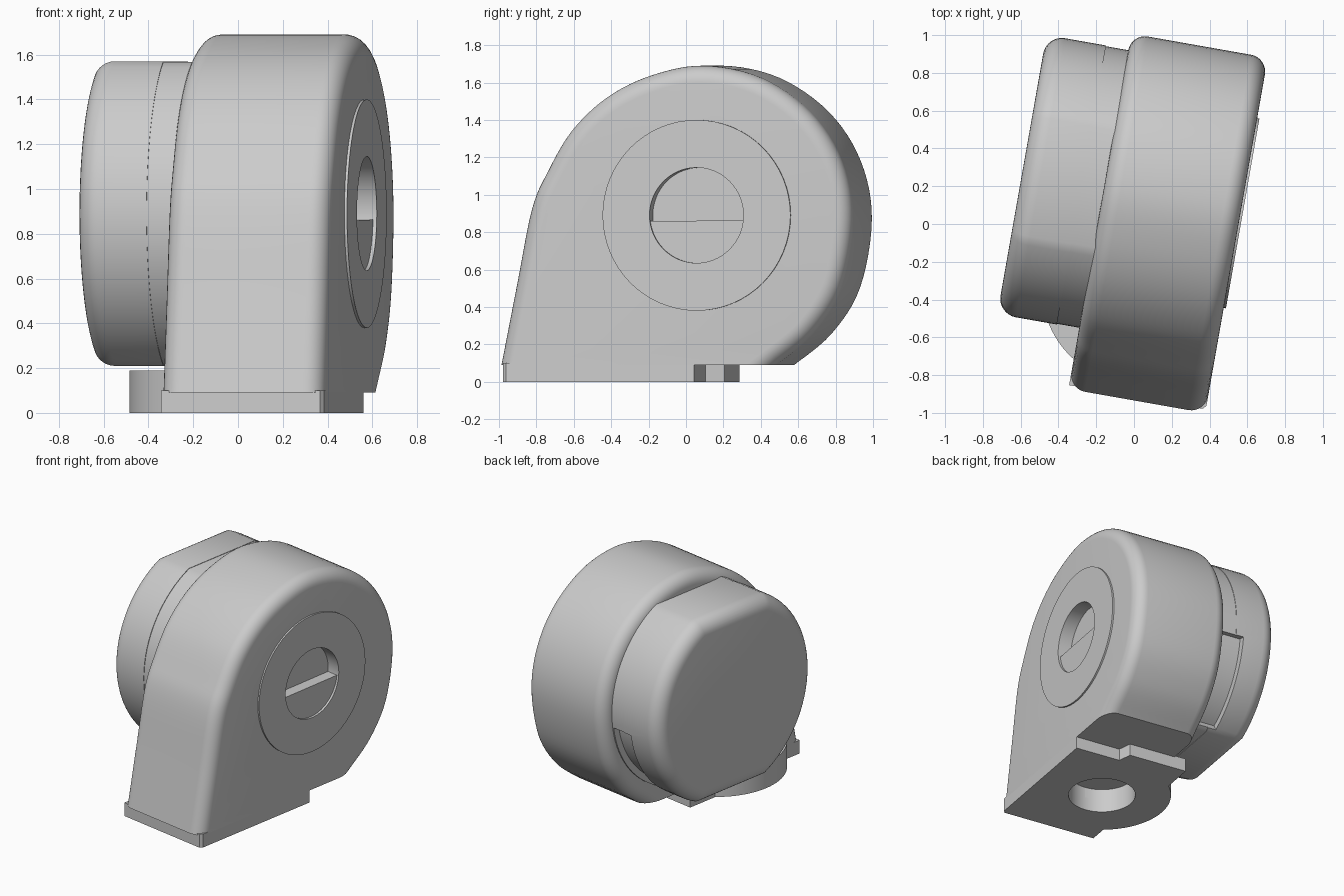
import bpy, bmesh, math
from mathutils import Vector

if "Cube" in bpy.data.objects:
    bpy.data.objects.remove(bpy.data.objects["Cube"])

TURN = math.radians(-10)      # whole model is turned about z
CV, CZ = 0.155, 0.89          # common axis of drum, disc and socket


def finish(name, bm):
    bmesh.ops.recalc_face_normals(bm, faces=bm.faces)
    me = bpy.data.meshes.new(name)
    bm.to_mesh(me)
    bm.free()
    ob = bpy.data.objects.new(name, me)
    bpy.context.collection.objects.link(ob)
    ob.rotation_euler.z = TURN
    return ob


def prism(name, pts, lo, hi, axis='x', bevel=0, rim=None, segs=8):
    """Extrude a 2D outline along an axis; bevel the edges chosen by rim."""
    bm = bmesh.new()
    place = (lambda a, b, h: (h, a, b)) if axis == 'x' else (lambda a, b, h: (a, b, h))
    face = bm.faces.new([bm.verts.new(place(a, b, lo)) for a, b in pts])
    ext = bmesh.ops.extrude_face_region(bm, geom=[face])
    move = Vector(place(0, 0, hi - lo))
    bmesh.ops.translate(bm, vec=move, verts=[g for g in ext['geom'] if isinstance(g, bmesh.types.BMVert)])
    if bevel:
        bm.normal_update()
        bmesh.ops.bevel(bm, geom=[e for e in bm.edges if rim(e)], offset=bevel,
                        segments=segs, profile=0.5, affect='EDGES')
    return finish(name, bm)


def arc(r, a0, a1, n, cx=CV, cy=CZ):
    return [(cx + r * math.cos(math.radians(a0 + (a1 - a0) * i / n)),
             cy + r * math.sin(math.radians(a0 + (a1 - a0) * i / n))) for i in range(n + 1)]


def circle(r, n=64, cx=CV, cy=CZ):
    return arc(r, 0, 360, n, cx, cy)[:-1]


def flatted(r, half):
    a = math.degrees(math.asin(half / r))
    return arc(r, -a, a, 32) + arc(r, 180 - a, 180 + a, 32)


def spline(p, n=6):
    out = []
    for i in range(len(p) - 1):
        q = [Vector(p[max(0, min(len(p) - 1, i + k))]) for k in (-1, 0, 1, 2)]
        for j in range(n):
            t = j / n
            out.append(tuple(0.5 * (2 * q[1] + (q[2] - q[0]) * t
                       + (2 * q[0] - 5 * q[1] + 4 * q[2] - q[3]) * t * t
                       + (3 * q[1] - q[0] - 3 * q[2] + q[3]) * t ** 3)))
    return out + [p[-1]]


def cut(ob, cutter):
    m = ob.modifiers.new("cut", 'BOOLEAN')
    m.operation, m.object, m.solver = 'DIFFERENCE', cutter, 'EXACT'
    bpy.context.view_layer.update()
    bpy.context.view_layer.objects.active = ob
    bpy.ops.object.modifier_apply(modifier=m.name)


def same_u(e):
    return abs(e.verts[0].co.x - e.verts[1].co.x) < 1e-5


# main housing: straight front flowing into a round back, rounded rims
outline = spline([(-0.92, 0.09), (-0.835, 0.52), (-0.755, 0.92), (-0.67, 1.12), (-0.535, 1.345),
                  (-0.34, 1.525), (-0.1, 1.64), (0.18, 1.69), (0.49, 1.625), (0.76, 1.44),
                  (0.93, 1.18), (0.99, 0.87), (0.925, 0.5), (0.77, 0.255), (0.57, 0.09)])
housing = prism("housing", outline, -0.19, 0.545, bevel=0.09,
                rim=lambda e: same_u(e) and max(v.co.z for v in e.verts) > 0.1)

# raised disc and half-filled socket on the right face
disc = prism("face_disc", circle(0.51), 0.5, 0.557)
socket = prism("socket_cutter", circle(0.255), 0.455, 0.8)
cut(housing, socket)
cut(disc, socket)
half_plug = prism("half_plug", arc(0.257, 187, 354, 32), 0.44, 0.54)

# drum on the left: sleeve and rounded cap with flats above and below
sleeve = prism("drum_sleeve", flatted(0.746, 0.677), -0.31, -0.15)
cap = prism("drum_cap", flatted(0.75, 0.68), -0.63, -0.31, bevel=0.1,
            rim=lambda e: same_u(e) and e.verts[0].co.x < -0.6)
grip = prism("grip_cutter", arc(0.9, -62, -8, 24) + arc(0.7, -8, -62, 24), -0.37, -0.2)
cut(sleeve, grip)
cut(cap, grip)

# foot plate with a rear tongue, round lug and mounting hole
foot = prism("foot", [(-0.19, -0.9), (0.53, -0.9), (0.545, -0.88), (0.545, 0.14), (0.2, 0.14),
                      (0.17, 0.24), (-0.28, 0.24), (-0.28, 0.0), (-0.19, -0.1)], 0, 0.1, 'z')
lug = prism("lug", arc(0.485, 90, 270, 40, 0.061, -0.345), 0, 0.19, 'z')
bore = prism("bore_cutter", circle(0.235, 48, 0.061, -0.345), -0.1, 0.18, 'z')
for part in (foot, lug, housing):
    cut(part, bore)

for helper in (socket, grip, bore):
    bpy.data.objects.remove(helper)

# smooth shading with crisp edges
for ob in bpy.context.collection.objects:
    ob.select_set(True)
bpy.context.view_layer.objects.active = housing
bpy.ops.object.shade_smooth_by_angle(angle=math.radians(32))
